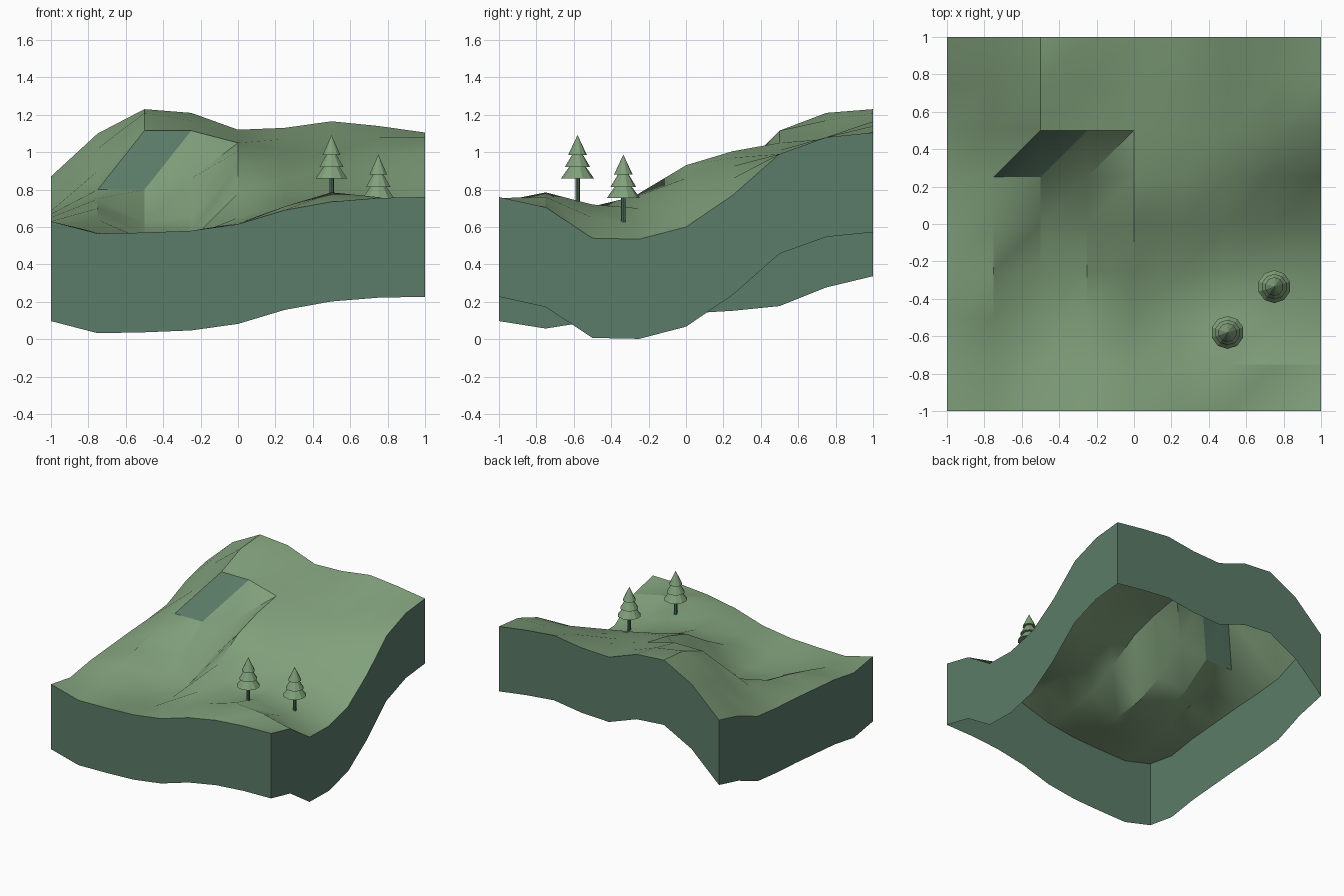
import bpy
import bmesh
import math
from mathutils import Matrix, Vector

default_cube = bpy.data.objects.get("Cube")
if default_cube:
    bpy.data.objects.remove(default_cube, do_unlink=True)


def make_material(name, colour):
    material = bpy.data.materials.new(name)
    material.use_nodes = True
    material.diffuse_color = (*colour, 1)
    shader = material.node_tree.nodes["Principled BSDF"]
    shader.inputs["Base Color"].default_value = (*colour, 1)
    shader.inputs["Roughness"].default_value = 0.9
    return material


grass_green = make_material("grass green", (0.22, 0.355, 0.2))
earth_green = make_material("dark earth green", (0.105, 0.2, 0.14))


def finish_object(name, bm, materials, crease_degrees=None):
    """Turn a bmesh into an object, optionally smooth with sharp creases."""
    mesh = bpy.data.meshes.new(name)
    bm.to_mesh(mesh)
    bm.free()
    for material in materials:
        mesh.materials.append(material)
    if crease_degrees is not None:
        mesh.shade_smooth()
        mesh.set_sharp_from_angle(angle=math.radians(crease_degrees))
    obj = bpy.data.objects.new(name, mesh)
    bpy.context.collection.objects.link(obj)
    return obj


# Hillside elevations in hundredths, one row per step from front to back
ELEVATIONS = (
    (63, 56.5, 57, 58, 61.5, 69, 73.5, 75.5, 76),
    (59, 57, 55, 55, 62, 71, 78.5, 76, 70.5),
    (63, 64, 53, 53, 65, 71, 72, 65, 54),
    (65, 70, 55, 56, 78, 77, 70, 62, 53.5),
    (67, 75, 63, 66, 93, 86, 79, 70, 60),
    (68.5, 80, 80, 86, 100.5, 97, 92.5, 86, 77),
    (71, 90, 111.5, 111.5, 105, 101, 99, 99, 99),
    (81, 102, 121, 117, 108, 107, 108, 108, 108),
    (87, 110, 123, 121, 112, 113, 116.5, 114, 110.5),
)
STEP = 0.25
CELLS = len(ELEVATIONS) - 1
SKIRT_DEPTH = 0.533


def ground_point(column, row):
    return Vector((column * STEP - 1, row * STEP - 1,
                   ELEVATIONS[row][column] / 100))


def build_terrain():
    bm = bmesh.new()
    grid = [[bm.verts.new(ground_point(c, r)) for c in range(CELLS + 1)]
            for r in range(CELLS + 1)]
    for r in range(CELLS):
        for c in range(CELLS):
            near, near_right = grid[r][c], grid[r][c + 1]
            far, far_right = grid[r + 1][c], grid[r + 1][c + 1]
            lower = bm.faces.new((near, near_right, far_right))
            upper = bm.faces.new((near, far_right, far))
            # Bare slanted patch below the summit
            if r == 5:
                lower.material_index = int(c == 1)
                upper.material_index = int(c == 2)
    return finish_object("hillside", bm, (grass_green, earth_green), 32)


def build_skirt():
    # Walls follow the border of the hillside and stay open underneath
    bm = bmesh.new()
    last = CELLS
    sides = (
        [(i, 0) for i in range(last + 1)],
        [(last, i) for i in range(last + 1)],
        [(last - i, last) for i in range(last + 1)],
        [(0, last - i) for i in range(last + 1)],
    )
    for side in sides:
        top = [bm.verts.new(ground_point(*cell)) for cell in side]
        bottom = [bm.verts.new(v.co - Vector((0, 0, SKIRT_DEPTH))) for v in top]
        for i in range(last):
            bm.faces.new((bottom[i], bottom[i + 1], top[i + 1], top[i]))
    return finish_object("earth_walls", bm, (earth_green,))


def add_cone(bm, radius_low, radius_high, low, high, sides):
    bmesh.ops.create_cone(
        bm, cap_ends=True, segments=sides, radius1=radius_low,
        radius2=radius_high, depth=high - low,
        matrix=Matrix.Translation((0, 0, (low + high) / 2)))


def build_tree(side_name, location):
    # Trunk
    bm = bmesh.new()
    add_cone(bm, 0.012, 0.012, -0.01, 0.16, 8)
    trunk = finish_object(side_name + "_tree_trunk", bm, (earth_green,))
    # Three overlapping tiers of foliage
    bm = bmesh.new()
    for radius, low, high in ((0.088, 0.125, 0.25),
                              (0.068, 0.185, 0.3),
                              (0.05, 0.25, 0.357)):
        add_cone(bm, radius, 0, low, high, 10)
    foliage = finish_object(side_name + "_tree_foliage", bm, (grass_green,))
    for part in (trunk, foliage):
        part.location = location


build_terrain()
build_skirt()
build_tree("front", (0.5, -0.58, 0.735))
build_tree("rear", (0.75, -0.335, 0.63))
